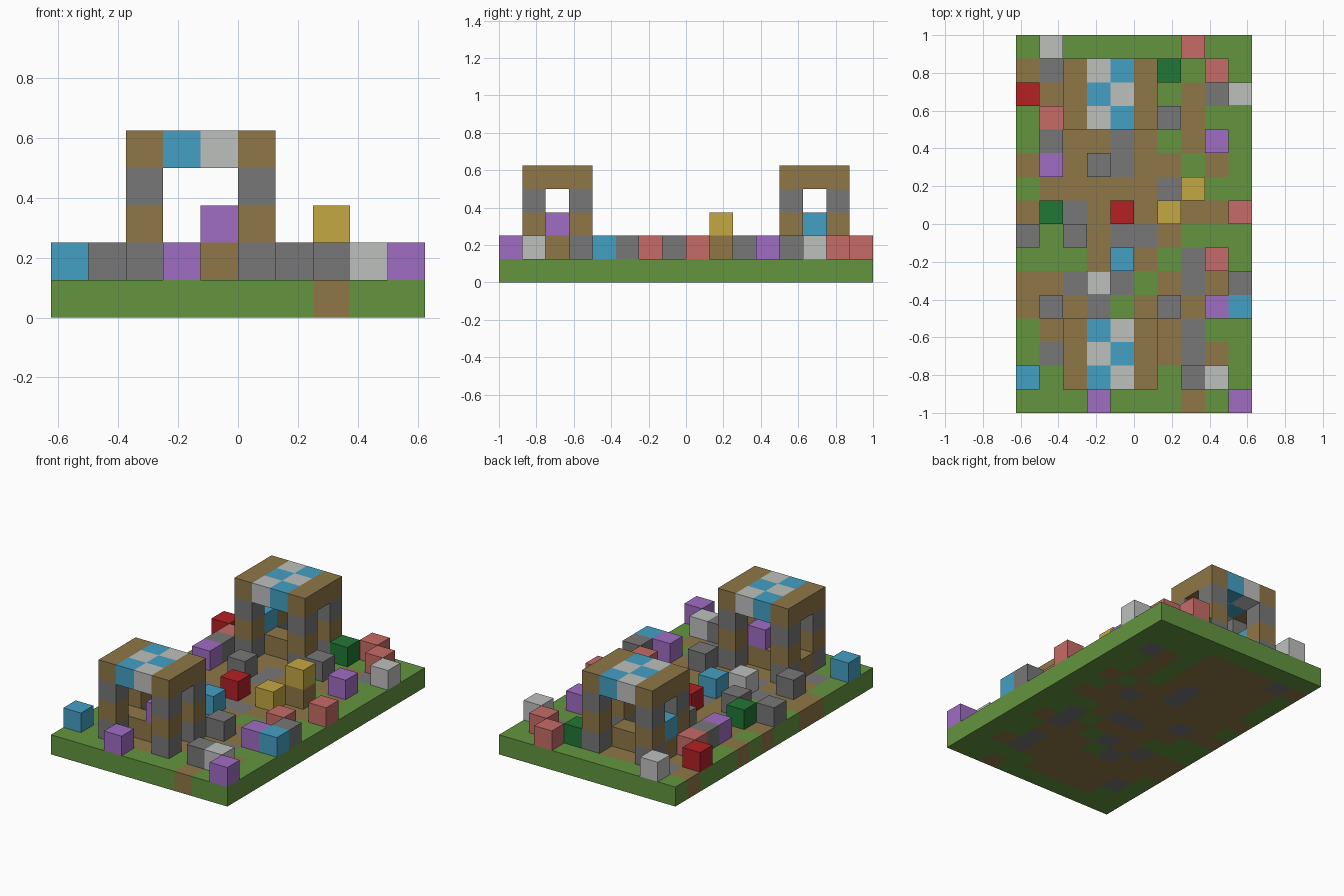
import bpy, bmesh
from math import floor
from mathutils import Vector

if "Cube" in bpy.data.objects:
    bpy.data.objects.remove(bpy.data.objects["Cube"], do_unlink=True)

S = 0.125            # block size
COLS, ROWS = 10, 16  # plan size in blocks, row 0 at the back

# Colours, keyed by the letter used in the plans
PALETTE = {
    "g": ("grass_green", "#63953F"), "b": ("earth_brown", "#8F7747"),
    "s": ("stone_grey", "#777777"), "a": ("pale_silver", "#BEC0BE"),
    "u": ("sky_blue", "#43A0C4"), "v": ("violet", "#A06DC4"),
    "p": ("rose", "#C66C67"), "r": ("deep_red", "#B32125"),
    "y": ("gold", "#C4A742"), "d": ("dark_green", "#217735"),
}


def linear(code):
    parts = [int(code[i:i + 2], 16) / 255 for i in range(1, 7, 2)]
    return [((c + 0.055) / 1.055) ** 2.4 for c in parts] + [1]


MATS = {}
for key, (name, code) in PALETTE.items():
    mat = bpy.data.materials.new(name)
    mat.use_nodes = True
    mat.diffuse_color = linear(code)
    bsdf = next(n for n in mat.node_tree.nodes if n.type == "BSDF_PRINCIPLED")
    bsdf.inputs["Base Color"].default_value = linear(code)
    MATS[key] = mat


def slab(name, col, row, layer, cols, rows, colour):
    """Slab one block thick; colour(col, row) gives the letter of each cell."""
    bm = bmesh.new()
    bmesh.ops.create_grid(bm, x_segments=cols, y_segments=rows, size=0.5)
    ext = bmesh.ops.extrude_face_region(bm, geom=bm.faces[:], use_keep_orig=True)
    top = [v for v in ext["geom"] if isinstance(v, bmesh.types.BMVert)]
    bmesh.ops.translate(bm, verts=top, vec=(0, 0, 1))
    corner = Vector(((col - COLS / 2) * S, (ROWS / 2 - row - rows) * S, layer * S))
    for v in bm.verts:
        v.co = corner + Vector(((v.co.x + 0.5) * cols, (v.co.y + 0.5) * rows, v.co.z)) * S
    bmesh.ops.recalc_face_normals(bm, faces=bm.faces[:])
    mesh = bpy.data.meshes.new(name)
    slots = []
    for f in bm.faces:
        p = (f.calc_center_median() - f.normal * S / 4) / S
        key = colour(floor(p.x + COLS / 2), floor(ROWS / 2 - p.y))
        if key not in slots:
            slots.append(key)
            mesh.materials.append(MATS[key])
        f.material_index = slots.index(key)
    bm.to_mesh(mesh)
    bm.free()
    obj = bpy.data.objects.new(name, mesh)
    bpy.context.collection.objects.link(obj)
    return obj


def block(name, col, row, layer, key, cols=1):
    return slab(name, col, row, layer, cols, 1, lambda c, r: key)


# Ground with earth and stone patches
GROUND = """
gggggggggg
bsbbbbgggg
gbbbbbgbsg
gbbbbbgbgg
gbbbsbgbgg
bbbbsbbgbg
gbbbbbsbgg
bbsbbbbbbg
ggbbssbggg
gggbbbgsgg
bbsbsgbsbg
bbbsgbbbgg
gbbbbbbsgg
gsbbbbbsbg
ggbbbbgggg
gggggggbgg
""".split()
slab("ground", 0, 0, 0, COLS, ROWS, lambda c, r: GROUND[r][c])

# Loose blocks standing on the ground
LOOSE = """
.a.....p..
......d.p.
r........a
.p....s...
.s......v.
.v.s......
.......b..
.d..r.y..p
s.s.......
....u...p.
...a.....s
.s....s.vu
..........
..........
u......sa.
...v.....v
""".split()
for r, line in enumerate(LOOSE):
    for c, key in enumerate(line):
        if key != ".":
            block(PALETTE[key][0] + "_block", c, r, 1, key)
block("gold_top_block", 7, 6, 2, "y")


# Towers: four banded pillars, a low step and a chequered roof
def roof_colour(c, r):
    if c in (2, 5):
        return "b"
    return "u" if (c + r) % 2 else "a"


def tower(side, row):
    for c in (2, 5):
        for r in (row, row + 2):
            for layer, key in enumerate("sbs", 1):
                block(side + "_tower_pillar", c, r, layer, key)
    block(side + "_tower_step", 2, row + 1, 1, "b", cols=3)
    slab(side + "_tower_roof", 2, row, 4, 4, 3, roof_colour)


tower("back", 1)
tower("front", 12)
block("back_tower_inner_block", 2, 2, 2, "u")
block("front_tower_inner_block", 4, 13, 2, "v")
